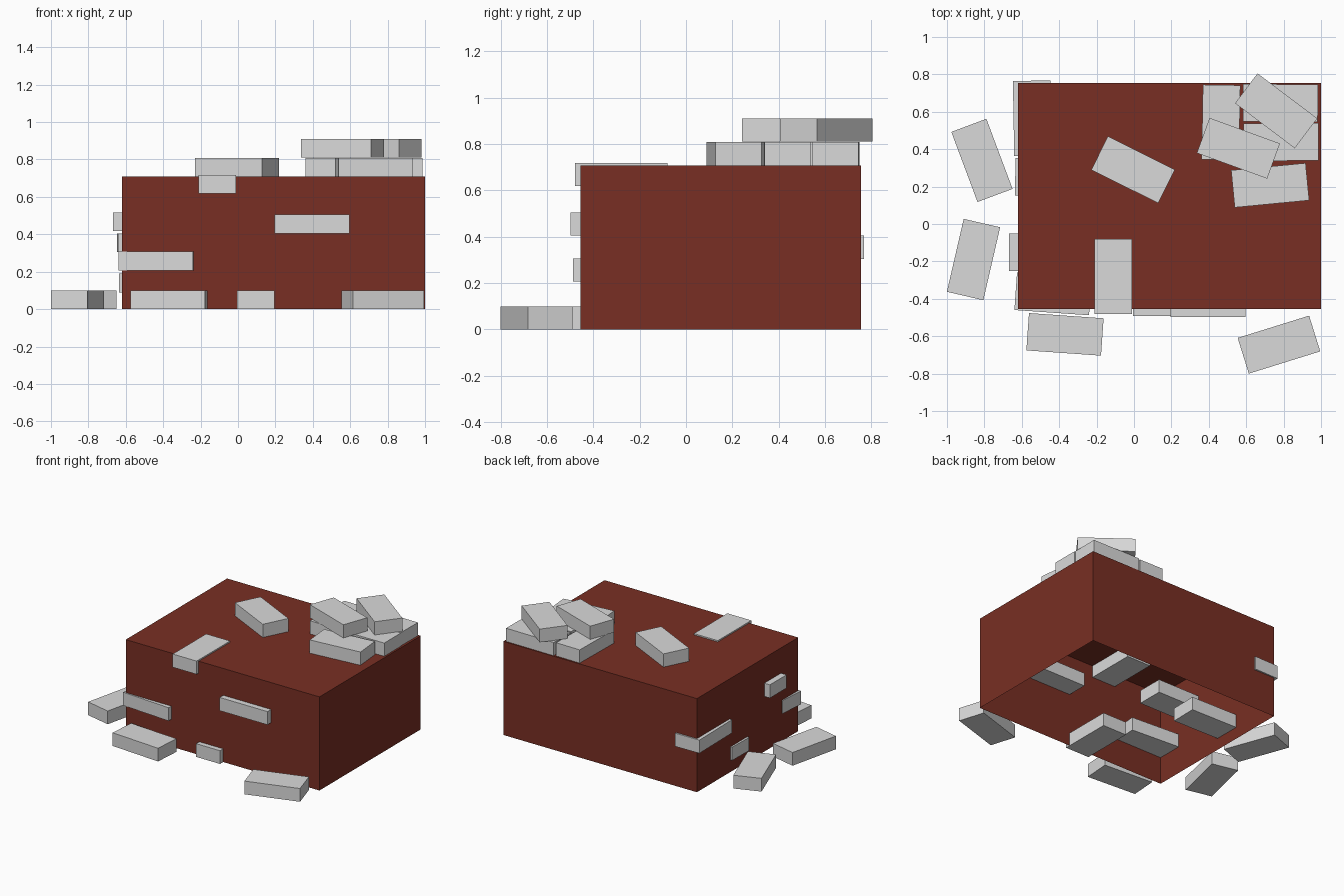
import bpy, bmesh, math

if "Cube" in bpy.data.objects:
    bpy.data.objects.remove(bpy.data.objects["Cube"])


def material(name, rgb):
    m = bpy.data.materials.new(name)
    m.diffuse_color = (*rgb, 1.0)
    m.use_nodes = True
    m.node_tree.nodes["Principled BSDF"].inputs["Base Color"].default_value = m.diffuse_color
    return m


red = material("dark brick red", (0.19, 0.028, 0.017))
grey = material("light grey", (0.7, 0.7, 0.7))


def box(name, centre, size, angle, mat, open_bottom=False):
    bm = bmesh.new()
    bmesh.ops.create_cube(bm, size=1.0)
    bmesh.ops.scale(bm, vec=size, verts=bm.verts)
    bm.normal_update()
    if open_bottom:
        floor = [f for f in bm.faces if f.normal.z < -0.5]
        bmesh.ops.delete(bm, geom=floor, context='FACES_ONLY')
    mesh = bpy.data.meshes.new(name)
    bm.to_mesh(mesh)
    bm.free()
    mesh.materials.append(mat)
    ob = bpy.data.objects.new(name, mesh)
    ob.location = centre
    ob.rotation_euler.z = math.radians(angle)
    bpy.context.collection.objects.link(ob)


# Hollow main block, open underneath
H = 0.708
box("main_block", (0.19, 0.15, H / 2), (1.62, 1.21, H), 0, red, True)


# All bricks share one size: x, y, bottom z, angle
def bricks(name, rows):
    for x, y, z, a in rows:
        box(name, (x, y, z + 0.05), (0.4, 0.2, 0.1), a, grey)


# Loose bricks lying on the ground
bricks("ground_brick", [
    (-0.813, 0.34, 0, -69.5), (-0.858, -0.19, 0, 77),
    (-0.369, -0.59, 0, -4), (0.775, -0.645, 0, 17.3)])

# Bricks set through the front wall
bricks("front_wall_brick", [
    (0.395, -0.398, 0.405, 0), (0.095, -0.293, 0, 90),
    (-0.11, -0.28, 0.618, 90), (-0.433, -0.374, 0.207, -4)])

# Bricks set through the left wall
bricks("left_wall_brick", [
    (-0.467, -0.15, 0.417, 0), (-0.544, 0.566, 0.305, 91),
    (-0.435, 0.25, 0.09, -1)])

# Bricks lying on top, and two stacked above them
bricks("top_brick", [
    (-0.005, 0.29, H, -26.5), (0.465, 0.543, H, 89),
    (0.783, 0.647, H, -0.5), (0.786, 0.438, H, 0.3),
    (0.728, 0.207, H, 5.5)])
bricks("stacked_brick", [
    (0.76, 0.605, H + 0.102, -37), (0.558, 0.405, H + 0.102, -20)])
